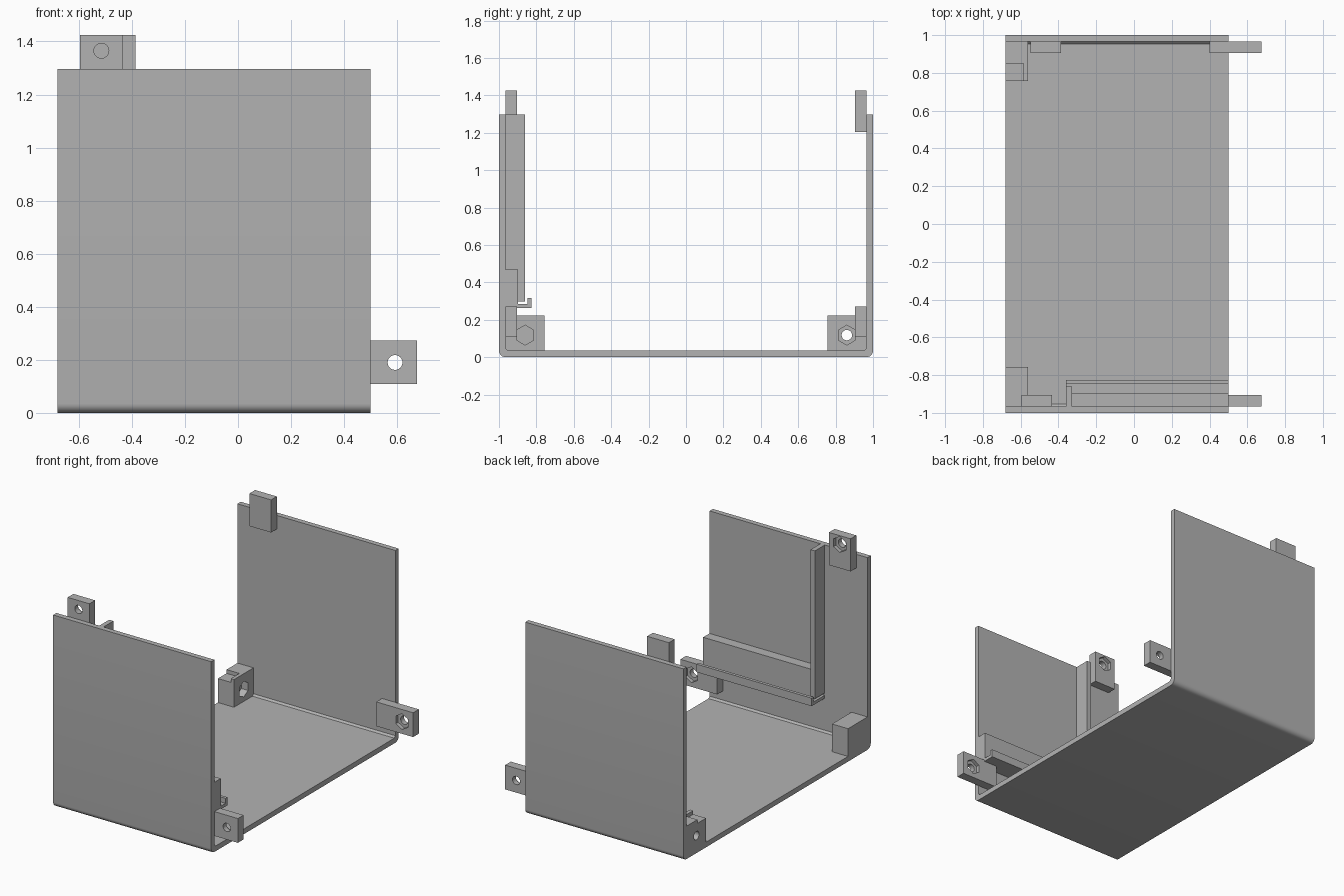
import bpy, bmesh, math
from mathutils import Vector, Matrix

if "Cube" in bpy.data.objects:
    bpy.data.objects.remove(bpy.data.objects["Cube"], do_unlink=True)

grey = bpy.data.materials.new("light grey plastic")
grey.use_nodes = True
colour = (0.45, 0.45, 0.45, 1)
grey.diffuse_color = colour
grey.node_tree.nodes["Principled BSDF"].inputs["Base Color"].default_value = colour

LEFT, RIGHT, TOP, T = -0.68, 0.5, 1.297, 0.035
INNER = 1 - T


def make(name, bm):
    bmesh.ops.recalc_face_normals(bm, faces=bm.faces)
    mesh = bpy.data.meshes.new(name)
    bm.to_mesh(mesh)
    bm.free()
    ob = bpy.data.objects.new(name, mesh)
    bpy.context.collection.objects.link(ob)
    mesh.materials.append(grey)
    return ob


def extrude_x(name, profile, x0, x1):
    """Sweep a (y, z) outline along x."""
    bm = bmesh.new()
    face = bm.faces.new([bm.verts.new((x0, y, z)) for y, z in profile])
    moved = bmesh.ops.extrude_face_region(bm, geom=[face])["geom"]
    bmesh.ops.translate(bm, vec=(x1 - x0, 0, 0),
                        verts=[v for v in moved if isinstance(v, bmesh.types.BMVert)])
    return make(name, bm)


def box(name, x, y, z):
    return extrude_x(name, [(y[0], z[0]), (y[1], z[0]), (y[1], z[1]), (y[0], z[1])], *x)


def prism(centre, axis, radius, sides, length):
    """Cutter prism along an axis, for hexagons with a point upwards."""
    bm = bmesh.new()
    bmesh.ops.create_cone(bm, cap_ends=True, segments=sides, radius1=radius,
                          radius2=radius, depth=length)
    # local y becomes world z, local z becomes the drilling axis
    up, d = Vector((0, 0, 1)), Vector(axis)
    side = up.cross(d)
    rot = Matrix((side, up, d)).transposed().to_4x4()
    bm.transform(Matrix.Translation(centre) @ rot)
    ob = make("cutter", bm)
    ob.hide_render = True
    return ob


def cut(ob, cutters):
    for c in cutters:
        mod = ob.modifiers.new("cut", "BOOLEAN")
        mod.operation, mod.solver, mod.object = "DIFFERENCE", "EXACT", c
    bpy.context.view_layer.update()
    mesh = bpy.data.meshes.new_from_object(
        ob.evaluated_get(bpy.context.evaluated_depsgraph_get()))
    ob.modifiers.clear()
    ob.data = mesh
    for c in cutters:
        bpy.data.objects.remove(c, do_unlink=True)


def nut_hole(ob, opening, axis, depth):
    """Screw hole right through, with a hexagonal nut pocket at the opening."""
    cut(ob, [prism(opening, axis, 0.028, 24, 0.5),
             prism(opening, axis, 0.053, 6, depth * 2)])


# U-shaped shell with rounded outer bends and small inner chamfers
R, C = 0.035, 0.012
half = [(INNER, TOP), (1, TOP)]
half += [(1 - R + R * math.cos(a), R - R * math.sin(a))
         for a in (math.pi / 2 * i / 6 for i in range(7))]
inner = [(INNER - C, T), (INNER, T + C)]
mirror = [(-y, z) for y, z in reversed(half)]
shell = extrude_x("shell", half + mirror + [(-y, z) for y, z in reversed(inner)] + inner,
                  LEFT, RIGHT)

# Screw tabs and corner blocks, front and back
for label, s, tab_x in (("front", -1, -0.515), ("back", 1, -0.467)):
    ys = sorted((s * 0.904, s * INNER))
    top_tab = box(label + "_top_tab", (tab_x - 0.081, tab_x + 0.081), ys, (1.205, 1.425))
    nut_hole(top_tab, (tab_x, s * 0.904, 1.365), (0, s, 0), 0.025)

    side_tab = box(label + "_side_tab", (0.4, 0.675), ys, (0.108, 0.272))
    nut_hole(side_tab, (0.592, s * 0.904, 0.19), (0, s, 0), 0.025)

    block = box(label + "_corner_block", (LEFT, -0.56),
                sorted((s * 0.757, s * INNER)), (T, 0.222))
    nut_hole(block, (-0.56, s * 0.86, 0.118), (1, 0, 0), 0.05)
    if s > 0:
        notch = box("cutter", (LEFT - 0.1, -0.584), (0.7, 0.849), (0.197, 0.3))
        notch.hide_render = True
        cut(block, [notch])

# Board guide on the inside of the front wall
box("guide_post", (-0.36, -0.328), (-INNER, -0.86), (0.298, TOP))
box("guide_backing", (-0.328, RIGHT), (-INNER, -0.897), (0.262, 0.47))
extrude_x("guide_channel",
          [(-INNER, 0.262), (-0.826, 0.262), (-0.826, 0.316), (-0.847, 0.316),
           (-0.847, 0.283), (-INNER, 0.283)], -0.36, RIGHT)

# Smooth only the rounded bends of the shell
bpy.ops.object.select_all(action="DESELECT")
shell.select_set(True)
bpy.context.view_layer.objects.active = shell
bpy.ops.object.shade_smooth_by_angle(angle=math.radians(30))
